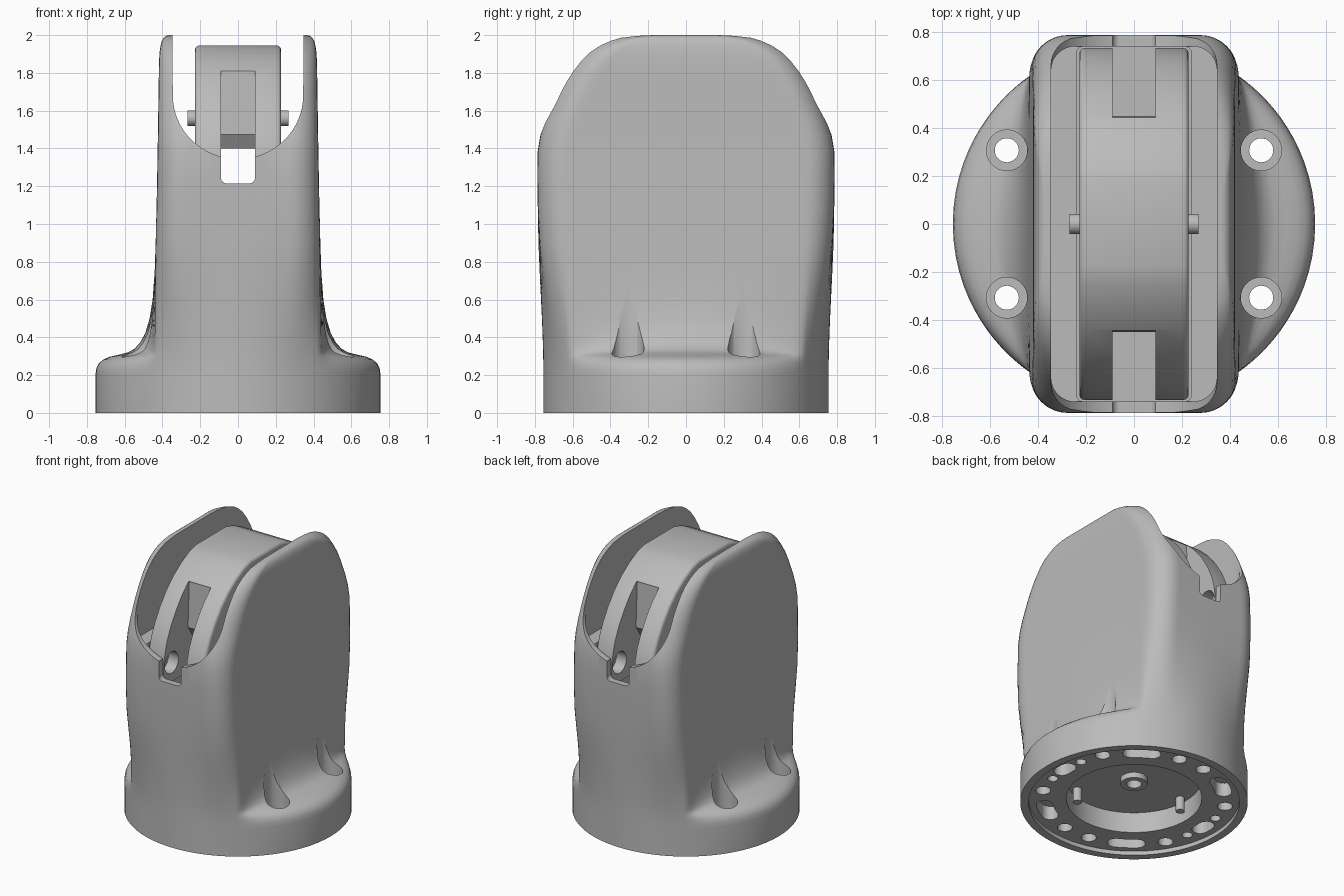
import bpy, bmesh, math

cube = bpy.data.objects.get("Cube")
if cube:
    bpy.data.objects.remove(cube, do_unlink=True)

grey = bpy.data.materials.new("plain grey")
grey.use_nodes = True
GREY = (0.5, 0.5, 0.5, 1)
grey.diffuse_color = GREY
grey.node_tree.nodes["Principled BSDF"].inputs["Base Color"].default_value = GREY


def make(name, bm):
    bmesh.ops.recalc_face_normals(bm, faces=bm.faces)
    mesh = bpy.data.meshes.new(name)
    bm.to_mesh(mesh)
    bm.free()
    mesh.materials.append(grey)
    ob = bpy.data.objects.new(name, mesh)
    bpy.context.collection.objects.link(ob)
    return ob


def loft(name, rings):
    """Closed skin through rings of equal length, capped at both ends."""
    bm = bmesh.new()
    rows = [[bm.verts.new(p) for p in ring] for ring in rings]
    n = len(rows[0])
    for lo, hi in zip(rows, rows[1:]):
        for i in range(n):
            j = (i + 1) % n
            bm.faces.new((lo[i], lo[j], hi[j], hi[i]))
    bm.faces.new(rows[0])
    bm.faces.new(rows[-1])
    return make(name, bm)


def prism(name, outline, axis, lo, hi):
    """Extrude a 2D outline along x, y or z."""
    place = {"x": lambda u, v, w: (w, u, v),
             "y": lambda u, v, w: (u, w, v),
             "z": lambda u, v, w: (u, v, w)}[axis]
    return loft(name, [[place(u, v, w) for u, v in outline] for w in (lo, hi)])


def circle(u, v, r, n=32):
    return [(u + r * math.cos(2 * math.pi * i / n),
             v + r * math.sin(2 * math.pi * i / n)) for i in range(n)]


def round_rect(a, b, r, seg=8, side=1, cv=0):
    """Rounded rectangle; 'side' splits each straight edge."""
    pts = []
    for k, (su, sv) in enumerate(((1, 1), (-1, 1), (-1, -1), (1, -1))):
        for i in range(seg + 1):
            t = math.pi / 2 * (k + i / seg)
            pts.append((su * (a - r) + r * math.cos(t),
                        cv + sv * (b - r) + r * math.sin(t)))
    out = []
    for i, p in enumerate(pts):
        out.append(p)
        if i % (seg + 1) == seg:
            q = pts[(i + 1) % len(pts)]
            out += [(p[0] + (q[0] - p[0]) * k / side,
                     p[1] + (q[1] - p[1]) * k / side) for k in range(1, side)]
    return out


def polar(r, deg):
    t = math.radians(deg)
    return r * math.cos(t), r * math.sin(t)


def curved_slot(mid, half, r=.6, w=.055):
    """Slot bent round the centre, with round ends."""
    outer = [polar(r + w, mid - half + half * i / 4) for i in range(9)]
    inner = [polar(r - w, mid + half - half * i / 4) for i in range(9)]
    ends = []
    for ang, start in ((mid + half, mid + half), (mid - half, mid - half + 180)):
        cx, cy = polar(r, ang)
        caps = [polar(w, start + 180 * i / 6) for i in range(1, 6)]
        ends.append([(cx + x, cy + y) for x, y in caps])
    return outer + ends[0] + inner + ends[1]


def cut(ob, cutters):
    """Subtract the cutters, bake the result and remove them."""
    for c in cutters:
        c.hide_render = True
        m = ob.modifiers.new("cut", "BOOLEAN")
        m.operation, m.solver, m.object = "DIFFERENCE", "EXACT", c
    bpy.context.view_layer.update()
    dg = bpy.context.evaluated_depsgraph_get()
    mesh = bpy.data.meshes.new_from_object(ob.evaluated_get(dg))
    ob.modifiers.clear()
    ob.data = mesh
    for c in cutters:
        bpy.data.objects.remove(c, do_unlink=True)


# Housing: round foot flowing into a tall rounded box; rows are z, half x, half y
R = 0.755
profile = [(0, R, .785), (.2, R, .785), (.235, .75, .785), (.262, .737, .785),
           (.282, .714, .785), (.297, .68, .785), (.308, .632, .785),
           (.32, .585, .785), (.338, .55, .785), (.37, .52, .785),
           (.42, .492, .785), (.5, .468, .785), (.6, .452, .785),
           (.75, .441, .785), (.9, .436, .785), (1.1, .431, .785),
           (1.25, .428, .787), (1.38, .426, .786), (1.47, .424, .771),
           (1.55, .423, .745), (1.61, .422, .72), (1.68, .421, .69),
           (1.75, .42, .655), (1.81, .419, .617), (1.865, .418, .575),
           (1.91, .415, .53), (1.945, .41, .48), (1.97, .403, .43),
           (1.986, .393, .385), (1.996, .38, .31), (2.0, .366, .25)]
rings = []
for z, a, b in profile:
    fast = min(1, (R - a) / (R - .438))        # sides draw in quickly
    s = min(1, max(0, (z - .2) / .9))
    slow = s * s * (3 - 2 * s)                 # front and back flatten slowly
    ring = []
    for x, y in round_rect(min(a, .438), b, .15, side=32):
        d = math.hypot(x, y)
        t = fast if d < R else slow
        k = t + (1 - t) * R / d
        ring.append((x * k, y * k, z))
    rings.append(ring)
housing = loft("housing", rings)

# Inner chamber with a ledge beside the trench, U-shaped openings, cable notches
u_cut = [(-.345, 2.3)]
u_cut += [(.345 * math.cos(t), 1.68 + .335 * math.sin(t))
          for t in (math.pi * (1 + i / 32) for i in range(33))]
u_cut.append((.345, 2.3))
cutters = [prism("chamber_cutter", round_rect(.3455, .74, .1), "z", 1.415, 2.4),
           prism("trench_cutter", round_rect(.24, .7395, .03), "z", .9, 2.3),
           prism("opening_cutter", u_cut, "y", -1, 1),
           prism("notch_cutter", round_rect(.09, .2, .03, cv=1.415), "y", -1, 1)]

# Underside recesses
cutters += [prism("foot_cutter", circle(0, 0, .70, 96), "z", -.1, .03),
            prism("well_cutter", circle(0, 0, .45, 64), "z", -.15, .18),
            prism("centre_cutter", circle(0, 0, .05), "z", -.2, .26)]

# Screw holes with deep counterbores through the foot
for sx in (-1, 1):
    for sy in (-1, 1):
        x, y = sx * .53, sy * .307
        cutters.append(prism("screw_cutter", circle(x, y, .05), "z", -.3, .6))
        cutters.append(prism("counterbore_cutter", circle(x, y, .085), "z", .18, .85))

# Curved slots and round holes in the underside web
for mid, half in ((0, 3), (180, 3), (55, 7), (125, 7), (235, 7), (305, 7)):
    cutters.append(prism("slot_cutter", curved_slot(mid, half), "z", -.12, .13))
for base in (0, 180):
    for ang, r in ((14, .035), (80, .05), (-14, .035), (-80, .05)):
        cutters.append(prism("hole_cutter", circle(*polar(.6, base + ang), r),
                             "z", -.13, .12))
cut(housing, cutters)

# Central bushing and small posts in the underside well
bushing = prism("bushing", circle(0, 0, .09), "z", .14, .2)
cut(bushing, [prism("bushing_cutter", circle(0, 0, .05), "z", 0, .4)])
for k in range(3):
    prism(f"well_post_{k + 1}", circle(*polar(.40, 60 + 120 * k), .03, 16), "z", .08, .2)

# Rocker: domed block tilting between the walls
half = [(.17, 1.945), (.25, 1.925), (.35, 1.875), (.44, 1.813), (.52, 1.737),
        (.59, 1.65), (.65, 1.555), (.695, 1.46), (.72, 1.37), (.733, 1.28), (.733, 1.15)]
outline = half + [(-y, z) for y, z in reversed(half)]
rocker = prism("rocker", outline, "x", -.228, .228)
bev = rocker.modifiers.new("soft_edges", "BEVEL")
bev.width, bev.segments, bev.limit_method = .022, 3, "ANGLE"
bev.angle_limit = math.radians(50)
side = [(.9, 1.0), (.9, 1.81), (.435, 1.81), (.45, 1.475), (.40, 1.40)]
channel = side + [(-y, z) for y, z in reversed(side)]
cut(rocker, [prism("channel_cutter", channel, "x", -.09, .09)]
    + [prism("eye_cutter", circle(s * .64, 1.29, .078), "x", -.17, .17) for s in (-1, 1)])

# Pivot pins
for side_name, s in (("left", 1), ("right", -1)):
    prism(f"pivot_pin_{side_name}", circle(0, 1.56, .042), "x", s * .2, s * .268)

# Smooth shading with crisp edges
bpy.ops.object.select_all(action="DESELECT")
for ob in bpy.context.collection.objects:
    if ob.type == "MESH":
        ob.select_set(True)
bpy.context.view_layer.objects.active = housing
bpy.ops.object.shade_smooth_by_angle(angle=math.radians(32))
